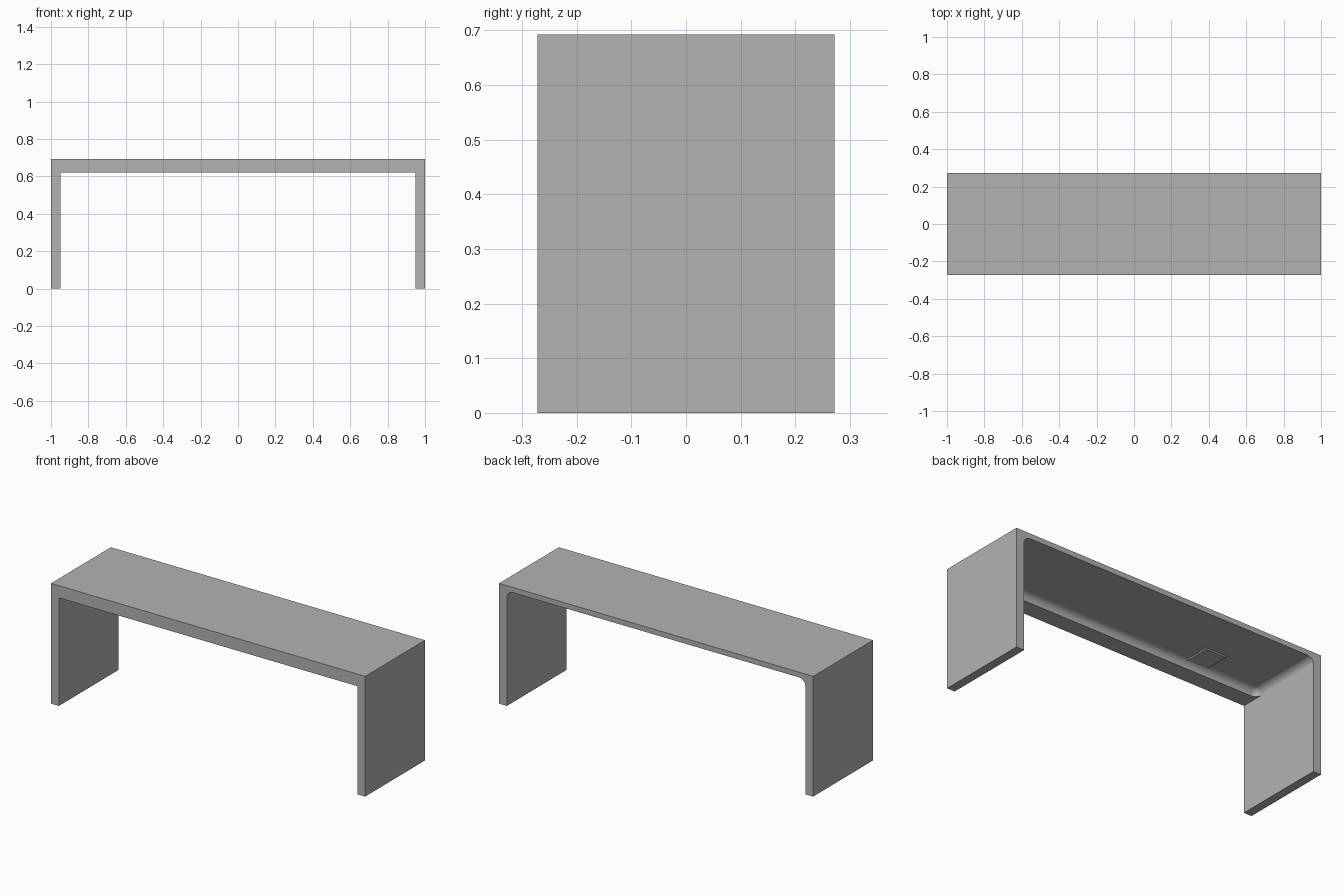
import bpy
import bmesh

cube = bpy.data.objects.get("Cube")
if cube:
    bpy.data.objects.remove(cube, do_unlink=True)

HALF_W, HALF_D, HEIGHT = 1.0, 0.272, 0.692
INNER_W = 0.95       # half width between the legs
LIP_Z = 0.622        # underside of the front lip
CEILING_Z = 0.662    # underside of the hollowed top
LIP_BACK = -0.172    # rear face of the front lip
RADIUS = CEILING_Z - LIP_Z

grey = bpy.data.materials.new("plain_grey")
grey.use_nodes = True
colour = (0.45, 0.45, 0.45, 1.0)
grey.diffuse_color = colour
grey.node_tree.nodes["Principled BSDF"].inputs["Base Color"].default_value = colour


def make_object(name, bm):
    bmesh.ops.recalc_face_normals(bm, faces=bm.faces)
    mesh = bpy.data.meshes.new(name)
    bm.to_mesh(mesh)
    bm.free()
    obj = bpy.data.objects.new(name, mesh)
    bpy.context.collection.objects.link(obj)
    mesh.materials.append(grey)
    return obj


def box(low, high):
    """Axis-aligned box between two corners."""
    bm = bmesh.new()
    bmesh.ops.create_cube(bm, size=1)
    for v in bm.verts:
        v.co = [h if c > 0 else l for c, l, h in zip(v.co, low, high)]
    return bm


# Bench body: an upside-down U extruded from front to back
bm = bmesh.new()
right_half = [(HALF_W, HEIGHT), (HALF_W, 0), (INNER_W, 0), (INNER_W, LIP_Z)]
outline = right_half + [(-x, z) for x, z in reversed(right_half)]
face = bm.faces.new([bm.verts.new((x, -HALF_D, z)) for x, z in outline])
extruded = bmesh.ops.extrude_face_region(bm, geom=[face])["geom"]
bmesh.ops.translate(bm, vec=(0, 2 * HALF_D, 0),
                    verts=[g for g in extruded if isinstance(g, bmesh.types.BMVert)])
body = make_object("bench_body", bm)

# Hollow under the top, open at the back, filleted on its three closed sides
bm = box((-INNER_W, LIP_BACK, LIP_Z - 0.1), (INNER_W, HALF_D + 0.2, CEILING_Z))


def is_filleted(edge):
    a, b = (v.co for v in edge.verts)
    at_top = min(a.z, b.z) > LIP_Z
    at_front = max(a.y, b.y) < 0
    at_back = min(a.y, b.y) > 0
    upright = abs(a.z - b.z) > RADIUS
    return (at_top and not at_back) or (upright and at_front)


bmesh.ops.bevel(bm, geom=[e for e in bm.edges if is_filleted(e)], offset=RADIUS,
                segments=8, profile=0.5, affect='EDGES')
cutter = make_object("hollow_cutter", bm)
cutter.hide_render = True

cut = body.modifiers.new("hollow", 'BOOLEAN')
cut.operation = 'DIFFERENCE'
cut.solver = 'EXACT'
cut.object = cutter
bpy.context.view_layer.objects.active = body
body.select_set(True)
bpy.ops.object.modifier_apply(modifier=cut.name)
bpy.data.objects.remove(cutter, do_unlink=True)

# Smooth fillets, crisp corners
bpy.ops.object.shade_smooth_by_angle()
weighted = body.modifiers.new("even_normals", 'WEIGHTED_NORMAL')
weighted.keep_sharp = True

# Small thin plate under the top
make_object("underside_plate", box((-0.605, -0.147, CEILING_Z - 0.008),
                                   (-0.475, 0.0, CEILING_Z + 0.002)))
